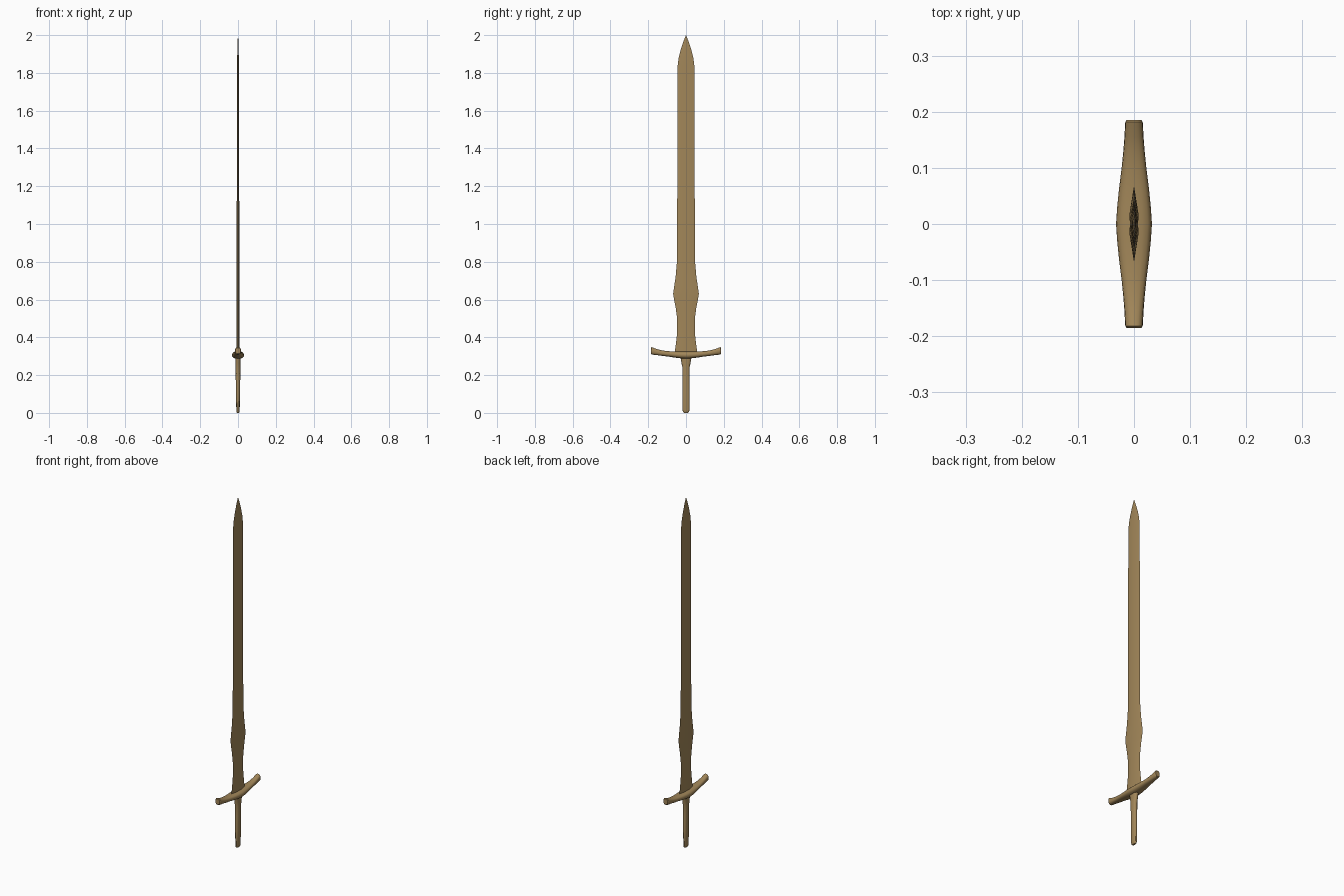
import bpy, bmesh
from math import cos, sin, tau, copysign

if "Cube" in bpy.data.objects:
    bpy.data.objects.remove(bpy.data.objects["Cube"])

bronze = bpy.data.materials.new("bronze")
bronze.diffuse_color = (0.36, 0.24, 0.10, 1)
bronze.use_nodes = True
bronze.node_tree.nodes["Principled BSDF"].inputs["Base Color"].default_value = bronze.diffuse_color


def loft(name, rings, angle=0.6):
    """Skin a list of equal-length point rings and cap both ends."""
    bm = bmesh.new()
    loops = [[bm.verts.new(p) for p in ring] for ring in rings]
    n = len(loops[0])
    for a, b in zip(loops, loops[1:]):
        for i in range(n):
            j = (i + 1) % n
            bm.faces.new((a[i], a[j], b[j], b[i]))
    bm.faces.new(loops[0])
    bm.faces.new(loops[-1])
    bmesh.ops.recalc_face_normals(bm, faces=bm.faces)
    me = bpy.data.meshes.new(name)
    bm.to_mesh(me)
    bm.free()
    ob = bpy.data.objects.new(name, me)
    bpy.context.collection.objects.link(ob)
    me.materials.append(bronze)
    bpy.ops.object.select_all(action='DESELECT')
    ob.select_set(True)
    bpy.context.view_layer.objects.active = ob
    bpy.ops.object.shade_smooth_by_angle(angle=angle)
    return ob


def oval(a, b, n=16, power=0.8):
    """Slightly squared ellipse."""
    pts = []
    for i in range(n):
        c, s = cos(tau * i / n), sin(tau * i / n)
        pts.append((a * copysign(abs(c) ** power, c),
                    b * copysign(abs(s) ** power, s)))
    return pts


# Blade: leaf-shaped outline (z, half width, half thickness), shallow central fuller
outline = [(0.31, 0.062, 0.009), (0.36, 0.054, 0.009), (0.42, 0.047, 0.009),
           (0.50, 0.047, 0.009), (0.56, 0.055, 0.009), (0.60, 0.063, 0.009),
           (0.63, 0.068, 0.009), (0.66, 0.064, 0.009), (0.72, 0.055, 0.008),
           (0.80, 0.048, 0.008), (1.20, 0.046, 0.007), (1.60, 0.045, 0.0055),
           (1.84, 0.044, 0.005), (1.88, 0.039, 0.0045), (1.92, 0.029, 0.004),
           (1.96, 0.016, 0.003), (2.00, 0.0005, 0.0003)]
rings = []
for z, w, t in outline:
    r = 0.24 * w
    half = [(0, w), (t * 0.92, r), (t * 0.75, 0), (t * 0.92, -r)]
    rings.append([(x, y, z) for x, y in half + [(-x, -y) for x, y in half]])
loft("blade", rings, 0.35)

# Crossguard: (y, centre z, half depth, half height), mirrored about the middle
side = [(0, 0.306, 0.032, 0.019), (0.03, 0.307, 0.030, 0.018),
        (0.06, 0.309, 0.027, 0.016), (0.10, 0.313, 0.022, 0.014),
        (0.13, 0.317, 0.019, 0.0145), (0.155, 0.322, 0.017, 0.016),
        (0.175, 0.327, 0.016, 0.019), (0.182, 0.329, 0.0155, 0.0195),
        (0.185, 0.329, 0.013, 0.016)]
guard = [(-y, z, a, b) for y, z, a, b in side[:0:-1]] + side
loft("crossguard", [[(x, y, z + h) for x, h in oval(a, b)]
                    for y, z, a, b in guard])

# Grip: (z, half depth, half width), flaring into the guard
grip = [(0.0, 0.005, 0.011), (0.005, 0.008, 0.016), (0.015, 0.009, 0.019),
        (0.10, 0.0105, 0.019), (0.18, 0.012, 0.019), (0.24, 0.0125, 0.019),
        (0.265, 0.013, 0.024), (0.30, 0.014, 0.030)]
loft("grip", [[(x, y, z) for x, y in oval(a, b)] for z, a, b in grip])
